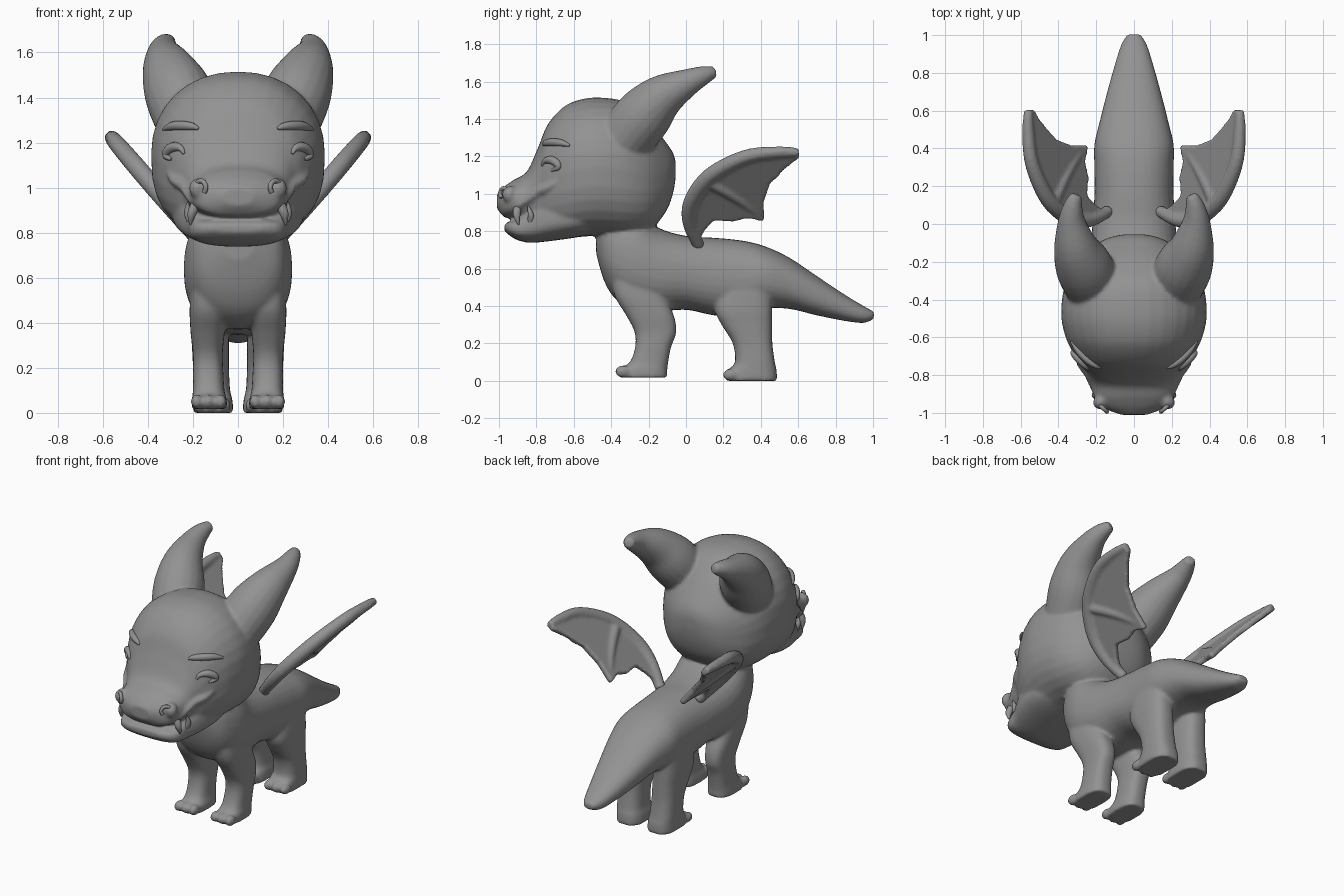
import bpy, bmesh
from math import sin, cos, pi, copysign
from mathutils import Vector, Matrix
from mathutils.bvhtree import BVHTree

cube = bpy.data.objects.get("Cube")
if cube:
    bpy.data.objects.remove(cube)

grey = bpy.data.materials.new("stone_grey")
grey.use_nodes = True
COLOUR = (0.29, 0.29, 0.29, 1)
grey.diffuse_color = COLOUR
grey.node_tree.nodes["Principled BSDF"].inputs["Base Color"].default_value = COLOUR


def finish(name, bm, mirror=False):
    """Turn a bmesh into a smooth object, optionally with a copy across x."""
    bmesh.ops.recalc_face_normals(bm, faces=bm.faces)
    if mirror:
        copy = bmesh.ops.duplicate(bm, geom=bm.verts[:] + bm.edges[:] + bm.faces[:])["geom"]
        for v in copy:
            if isinstance(v, bmesh.types.BMVert):
                v.co.x *= -1
        bmesh.ops.reverse_faces(bm, faces=[f for f in copy if isinstance(f, bmesh.types.BMFace)])
    mesh = bpy.data.meshes.new(name)
    bm.to_mesh(mesh)
    bm.free()
    mesh.materials.append(grey)
    obj = bpy.data.objects.new(name, mesh)
    bpy.context.collection.objects.link(obj)
    bpy.ops.object.select_all(action='DESELECT')
    obj.select_set(True)
    bpy.context.view_layer.objects.active = obj
    bpy.ops.object.shade_smooth_by_angle(angle=0.9)
    return obj


def blend(parts, voxel, rounds):
    """Join parts into the first one and fuse them into one soft skin."""
    bpy.ops.object.select_all(action='DESELECT')
    for part in parts:
        part.select_set(True)
    bpy.context.view_layer.objects.active = parts[0]
    bpy.ops.object.join()
    remesh = parts[0].modifiers.new("Skin", 'REMESH')
    remesh.mode = 'VOXEL'
    remesh.voxel_size = voxel
    remesh.use_smooth_shade = True
    soften = parts[0].modifiers.new("Soften", 'SMOOTH')
    soften.iterations = rounds


def refine(rows, steps=4):
    """Catmull-Rom interpolation between rows of numbers."""
    out = []
    for i in range(len(rows) - 1):
        p, a, b, n = rows[max(i - 1, 0)], rows[i], rows[i + 1], rows[min(i + 2, len(rows) - 1)]
        for k in range(steps):
            t = k / steps
            out.append([x1 + t * (x2 - x0) / 2 + t * t * (2 * x0 - 5 * x1 + 4 * x2 - x3) / 2
                        + t ** 3 * (3 * x1 - x0 - 3 * x2 + x3) / 2
                        for x0, x1, x2, x3 in zip(p, a, b, n)])
    return out + [list(rows[-1])]


def skin(bm, rings):
    """Bridge rings of points and cap both ends."""
    rings = [[bm.verts.new(p) for p in ring] for ring in rings]
    count = len(rings[0])
    for a, b in zip(rings, rings[1:]):
        for i in range(count):
            j = (i + 1) % count
            bm.faces.new((a[i], a[j], b[j], b[i]))
    bm.faces.new(rings[0])
    bm.faces.new(rings[-1])


def oval(upper, lower, count=32):
    """Unit superellipse with its own squareness above and below."""
    for i in range(count):
        c, s = cos(2 * pi * i / count), sin(2 * pi * i / count)
        power = 2 / (upper if s > 0 else lower)
        yield copysign(abs(c) ** power, c), copysign(abs(s) ** power, s)


def loft_y(name, rows, upper, lower):
    """Rows of y, low z, high z, half width."""
    bm = bmesh.new()
    skin(bm, [[(w * c, y, (lo + hi) / 2 + (hi - lo) / 2 * s) for c, s in oval(upper, lower)]
              for y, lo, hi, w in refine(rows)])
    return finish(name, bm)


def loft_z(name, rows, power):
    """Rows of z, front y, back y, inner x, outer x; made for both sides."""
    bm = bmesh.new()
    skin(bm, [[((i + o) / 2 + (o - i) / 2 * c, (f + b) / 2 + (b - f) / 2 * s, z)
               for c, s in oval(power, power)] for z, f, b, i, o in refine(rows)])
    return finish(name, bm, True)


def tube(name, rows, sides=12):
    """Rows of x, y, z, radius; made for both sides."""
    bm, rings = bmesh.new(), []
    rows = refine(rows)
    pts = [Vector(r[:3]) for r in rows]
    for i, (p, row) in enumerate(zip(pts, rows)):
        d = (pts[min(i + 1, len(pts) - 1)] - pts[max(i - 1, 0)]).normalized()
        if i == 0:
            u = d.orthogonal().normalized()
        u = (u - d * u.dot(d)).normalized()
        v = d.cross(u)
        rings.append([p + row[3] * (u * cos(2 * pi * k / sides) + v * sin(2 * pi * k / sides))
                      for k in range(sides)])
    skin(bm, rings)
    return finish(name, bm, True)


# Torso, neck base and tail
torso = loft_y("body", [
    (-.48, .68, .8, .07), (-.44, .54, .88, .17), (-.38, .44, .92, .215), (-.28, .38, .92, .24),
    (-.15, .37, .82, .235), (0, .38, .775, .22), (.15, .35, .765, .21), (.3, .35, .75, .21),
    (.42, .385, .72, .21), (.55, .385, .66, .18), (.7, .35, .56, .142), (.85, .32, .46, .1),
    (.95, .31, .4, .068), (1.005, .33, .37, .035)], 2.3, 2.3)

# Head with upper snout
head = loft_y("head", [
    (-1.01, .92, 1, .07), (-.97, .874, 1.04, .17), (-.92, .868, 1.075, .21), (-.85, .85, 1.12, .22),
    (-.79, .8, 1.25, .245), (-.74, .77, 1.37, .285), (-.66, .76, 1.46, .335),
    (-.58, .768, 1.5, .368), (-.47, .775, 1.515, .386), (-.32, .77, 1.49, .366),
    (-.2, .8, 1.39, .305), (-.11, .9, 1.28, .205), (-.07, 1, 1.22, .125),
    (-.055, 1.09, 1.17, .05)], 2.15, 2.6)
head_tree = BVHTree.FromObject(head, bpy.context.evaluated_depsgraph_get())


def face_line(name, rows):
    """Raised line over the face, from rows of x, z, radius."""
    path = []
    for x, z, radius in rows:
        hit = head_tree.ray_cast(Vector((x, -2, z)), Vector((0, 1, 0)))[0]
        path.append((x, hit.y, z, radius))
    return tube(name, path)


# Lower jaw, rising into the cheeks
jaw = loft_y("lower_jaw", [
    (-.97, .8, .838, .12), (-.945, .778, .852, .18), (-.9, .752, .866, .21),
    (-.83, .738, .92, .226), (-.72, .748, .98, .272), (-.58, .768, 1, .29), (-.45, .8, .96, .24)],
    4, 2.6)

# Legs
front_legs = loft_z("front_legs", [
    (.017, -.35, -.1, .05, .205), (.06, -.35, -.1, .05, .205), (.1, -.3, -.095, .06, .2),
    (.18, -.272, -.08, .065, .2), (.26, -.275, -.052, .068, .2), (.35, -.32, -.065, .06, .21),
    (.45, -.38, -.11, .05, .215), (.55, -.4, -.15, .05, .21)], 2.7)
hind_legs = loft_z("hind_legs", [
    (0, .22, .488, .02, .2), (.06, .23, .484, .025, .2), (.1, .262, .475, .035, .2),
    (.2, .25, .462, .04, .2), (.3, .19, .46, .04, .205), (.38, .155, .46, .04, .21),
    (.5, .17, .46, .04, .205)], 2.7)

# Toes
bm = bmesh.new()
for y, z, inner, outer in ((-.338, .05, .05, .21), (.238, .032, .03, .205)):
    for k in range(3):
        x = inner + (outer - inner) * (k + .5) / 3
        shape = Matrix.Translation((x, y, z)) @ Matrix.Diagonal((.027, .042, .033, 1))
        bmesh.ops.create_uvsphere(bm, u_segments=16, v_segments=10, radius=1, matrix=shape)
toes = finish("toes", bm, True)

# Horns
horns = tube("horns", [
    (.215, -.33, 1.29, .15), (.265, -.225, 1.42, .152), (.307, -.125, 1.52, .12),
    (.33, .01, 1.595, .075), (.322, .1, 1.635, .05), (.305, .155, 1.652, .03)], 20)

# Nostril mounds and smile folds
mounds = tube("nostril_mounds", [(.14, -.945, .985, .03), (.175, -.935, .995, .05),
                                 (.195, -.915, .995, .03)])
folds = face_line("smile_folds", [(.205, .93, .01), (.22, .97, .022), (.245, 1.01, .024),
                                  (.28, 1.03, .022), (.315, 1.065, .008)])
blend([torso, head, jaw, front_legs, hind_legs, toes, horns, mounds, folds], .01, 8)

# Brows, closed eyes and nostril rims
face_line("brows", [(.175, 1.262, .006), (.205, 1.272, .017), (.25, 1.275, .021),
                    (.295, 1.272, .019), (.332, 1.258, .006)])
face_line("closed_eyes", [(.24, 1.15, .006), (.255, 1.175, .015), (.285, 1.18, .022),
                          (.312, 1.163, .021), (.318, 1.14, .016), (.295, 1.125, .006)])
tube("nostril_rims", [(.165 + .022 * cos(a * pi / 4), -.974 + .02 * cos(a * pi / 4),
                       1 + .03 * sin(a * pi / 4), .011) for a in range(6)])

# Fangs
tube("upper_fangs", [(.185, -.9, .93, .022), (.205, -.905, .885, .02), (.212, -.895, .835, .004)])
tube("lower_fangs", [(.208, -.83, .85, .018), (.224, -.83, .89, .016), (.222, -.845, .935, .004)])


# Wings: a sloping membrane stiffened by bones
def wing_point(y, z):
    return Vector((.142 + .85 * (z - .73), y, z))


def bone(name, rows):
    return tube(name, [tuple(wing_point(y, z)) + (r,) for y, z, r in rows])


outline = [(.06, .73), (-.01, .84), (-.005, .95), (.08, 1.08), (.2, 1.17), (.35, 1.23), (.5, 1.245),
           (.6, 1.235), (.607, 1.2), (.54, 1.15), (.45, 1.06), (.415, .96), (.418, .858),
           (.33, .878), (.25, .858), (.15, .865), (.1, .81)]
bm = bmesh.new()
normal = Vector((.75, 0, -.66)) * .018
skin(bm, [[wing_point(*p) + normal * side for p in outline] for side in (-1, 1)])
wings = finish("wings", bm, True)
arms = bone("wing_arms", [(.07, .72, .032), (.02, .84, .038), (.025, .95, .042), (.1, 1.07, .043),
                          (.21, 1.15, .041), (.35, 1.207, .037), (.5, 1.222, .031),
                          (.6, 1.222, .024)])
fingers = bone("wing_fingers", [(.11, 1.07, .036), (.24, 1, .032), (.34, .93, .025),
                                (.41, .865, .014)])
blend([wings, arms, fingers], .01, 4)
